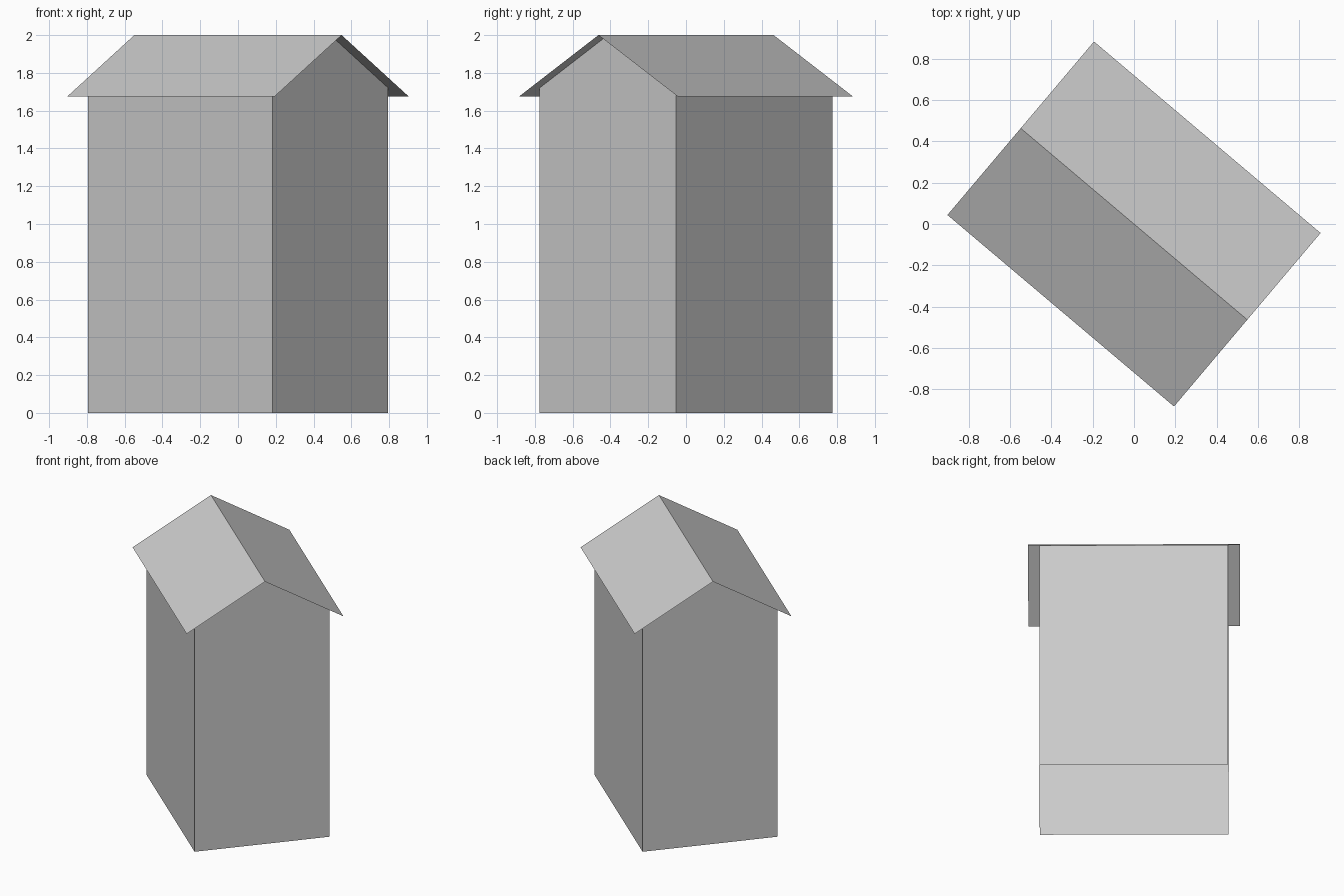
import bpy
import bmesh
from math import radians

default = bpy.data.objects.get("Cube")
if default:
    bpy.data.objects.remove(default, do_unlink=True)

TURN = radians(-40.2)     # the ridge runs diagonally
RIDGE_Z, EAVE_Z = 2.0, 1.675
ROOF_LEN, ROOF_HALF = 1.437, 0.55
BODY_LEN, BODY_HALF = 1.281, 0.4735
SLOPE = (RIDGE_Z - EAVE_Z) / ROOF_HALF
WALL_Z = RIDGE_Z - SLOPE * BODY_HALF

grey = bpy.data.materials.new("light grey")
grey.use_nodes = True
colour = (0.6, 0.6, 0.6, 1)
grey.diffuse_color = colour
grey.node_tree.nodes["Principled BSDF"].inputs["Base Color"].default_value = colour


def extrude_profile(name, profile, length, capped):
    """Sweep a y-z profile along x, optionally closing both ends."""
    bm = bmesh.new()
    ends = [[bm.verts.new((x, y, z)) for y, z in profile]
            for x in (-length / 2, length / 2)]
    a, b = ends
    for i in range(len(profile) - 1):
        bm.faces.new((a[i], a[i + 1], b[i + 1], b[i]))
    if capped:
        bm.faces.new(a[::-1])
        bm.faces.new(b)
    bm.normal_update()
    mesh = bpy.data.meshes.new(name)
    bm.to_mesh(mesh)
    bm.free()
    mesh.materials.append(grey)
    obj = bpy.data.objects.new(name, mesh)
    obj.rotation_euler.z = TURN
    bpy.context.collection.objects.link(obj)
    return obj


# Thin pitched roof sheet with overhanging eaves and ends
extrude_profile("roof", [(ROOF_HALF, EAVE_Z), (0, RIDGE_Z), (-ROOF_HALF, EAVE_Z)],
                ROOF_LEN, False)


# Gabled walls, open underneath; the roof sheet covers the top
walls = extrude_profile("walls", [(BODY_HALF, 0), (BODY_HALF, WALL_Z), (0, RIDGE_Z),
                                  (-BODY_HALF, WALL_Z), (-BODY_HALF, 0)],
                        BODY_LEN, True)
bm = bmesh.new()
bm.from_mesh(walls.data)
bm.normal_update()
tops = [f for f in bm.faces if f.normal.z > 0.5 or f.normal.z < -0.5]
bmesh.ops.delete(bm, geom=tops, context='FACES_ONLY')
for f in bm.faces:
    if f.normal.dot(f.calc_center_median().xy.to_3d()) < 0:
        f.normal_flip()
bm.to_mesh(walls.data)
bm.free()

# Make the roof sheet face upwards
for p in bpy.data.objects["roof"].data.polygons:
    if p.normal.z < 0:
        p.flip()
